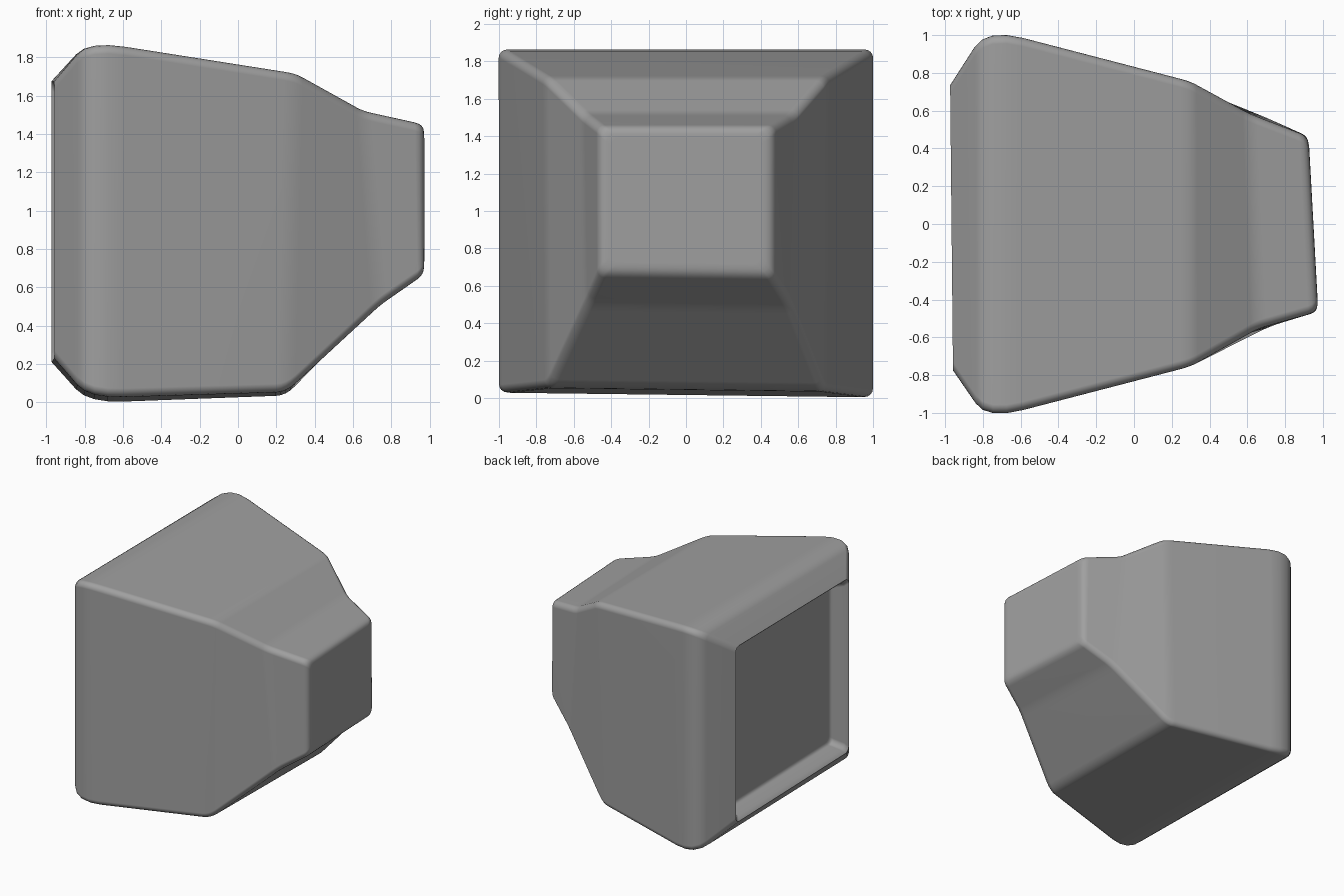
import bpy, bmesh, math
from mathutils import Vector

default = bpy.data.objects.get("Cube")
if default:
    bpy.data.objects.remove(default, do_unlink=True)

# One plain grey for the whole casing
grey = bpy.data.materials.new("casing_grey")
grey.use_nodes = True
grey.diffuse_color = (0.35, 0.35, 0.35, 1)
grey.node_tree.nodes["Principled BSDF"].inputs["Base Color"].default_value = grey.diffuse_color

STEPS = 4      # segments in every rounding
RADIUS = 0.045  # rounding of the long edges
LEAN = 0.0125  # sideways slope of the underside


def station(x, half, low, high, skew=0, flare=0, tilt=0, shift=0):
    """Sharp cross-section; skew and flare add to x and half width at the top."""
    return Vector((x, half, low, high, skew, flare, tilt, shift))


def soften(before, corner, after, back, ahead):
    """Replace a sharp section by a curve reaching part way to its neighbours."""
    start, end = corner.lerp(before, back), corner.lerp(after, ahead)
    steps = [i / STEPS for i in range(STEPS + 1)]
    return [start.lerp(corner, t).lerp(corner.lerp(end, t), t) for t in steps]


def add_ring(bm, section):
    """Rounded rectangle of vertices for one cross-section."""
    x, half, low, high, skew, flare, tilt, shift = section
    ring = []
    for quarter, (side, up) in enumerate(((1, 1), (-1, 1), (-1, -1), (1, -1))):
        for i in range(STEPS + 1):
            angle = math.pi / 2 * (quarter + i / STEPS)
            z = (high if up > 0 else low) + RADIUS * (math.sin(angle) - up)
            t = (z - low) / (high - low)
            y = side * (half + flare * t) + RADIUS * (math.cos(angle) - side) + shift
            ring.append(bm.verts.new((x + skew * t - tilt * y, y, z - LEAN * y * (1 - t))))
    return ring


# Sharp sections from the recessed screen to the back of the tube housing
screen = station(-0.83, half=0.6, low=0.38, high=1.52, tilt=0.01, shift=-0.02)
screen_edge = station(-0.83, half=0.7, low=0.28, high=1.62, tilt=0.01, shift=-0.02)
lip = station(-0.94, half=0.73, low=0.25, high=1.65, tilt=0.01, shift=-0.02)
rim = station(-0.966, half=0.755, low=0.22, high=1.675, tilt=0.01, shift=-0.02)
ridge = station(-0.78, half=1.035, low=0.01, high=1.885)
shoulder = station(0.25, half=0.745, low=0.045, high=1.715, skew=0.05, flare=0.01)
waist = station(0.72, half=0.55, low=0.5, high=1.52, skew=-0.09, flare=0.02, tilt=0.04, shift=0.015)
back_edge = station(0.945, half=0.465, low=0.66, high=1.45, tilt=0.055)
back = station(0.95, half=0.4, low=0.72, high=1.39, tilt=0.055)

sections = [screen]
sections += soften(screen, screen_edge, lip, back=0.3, ahead=0.2)
sections += [lip, rim]
sections += soften(rim, ridge, shoulder, back=0.33, ahead=0.18)
sections += soften(ridge, shoulder, waist, back=0.05, ahead=0.1)
sections += soften(shoulder, waist, back_edge, back=0.1, ahead=0.15)
sections += soften(waist, back_edge, back, back=0.15, ahead=0.6)
sections += [back]

# Loft the casing through the sections and cap both ends
bm = bmesh.new()
rings = [add_ring(bm, section) for section in sections]
for a, b in zip(rings, rings[1:]):
    for i in range(len(a)):
        j = (i + 1) % len(a)
        bm.faces.new((a[i], a[j], b[j], b[i]))
bm.faces.new(rings[0])
bm.faces.new(rings[-1])
bmesh.ops.recalc_face_normals(bm, faces=bm.faces)
mesh = bpy.data.meshes.new("monitor_casing")
bm.to_mesh(mesh)
bm.free()
mesh.materials.append(grey)
casing = bpy.data.objects.new("monitor_casing", mesh)
bpy.context.collection.objects.link(casing)

# Smooth the roundings, keep the screen rim crisp
bpy.context.view_layer.objects.active = casing
casing.select_set(True)
bpy.ops.object.shade_smooth_by_angle(angle=math.radians(55))

# Weight the normals so the broad panels read flat
weighted = casing.modifiers.new("flat_panels", "WEIGHTED_NORMAL")
weighted.keep_sharp = True
